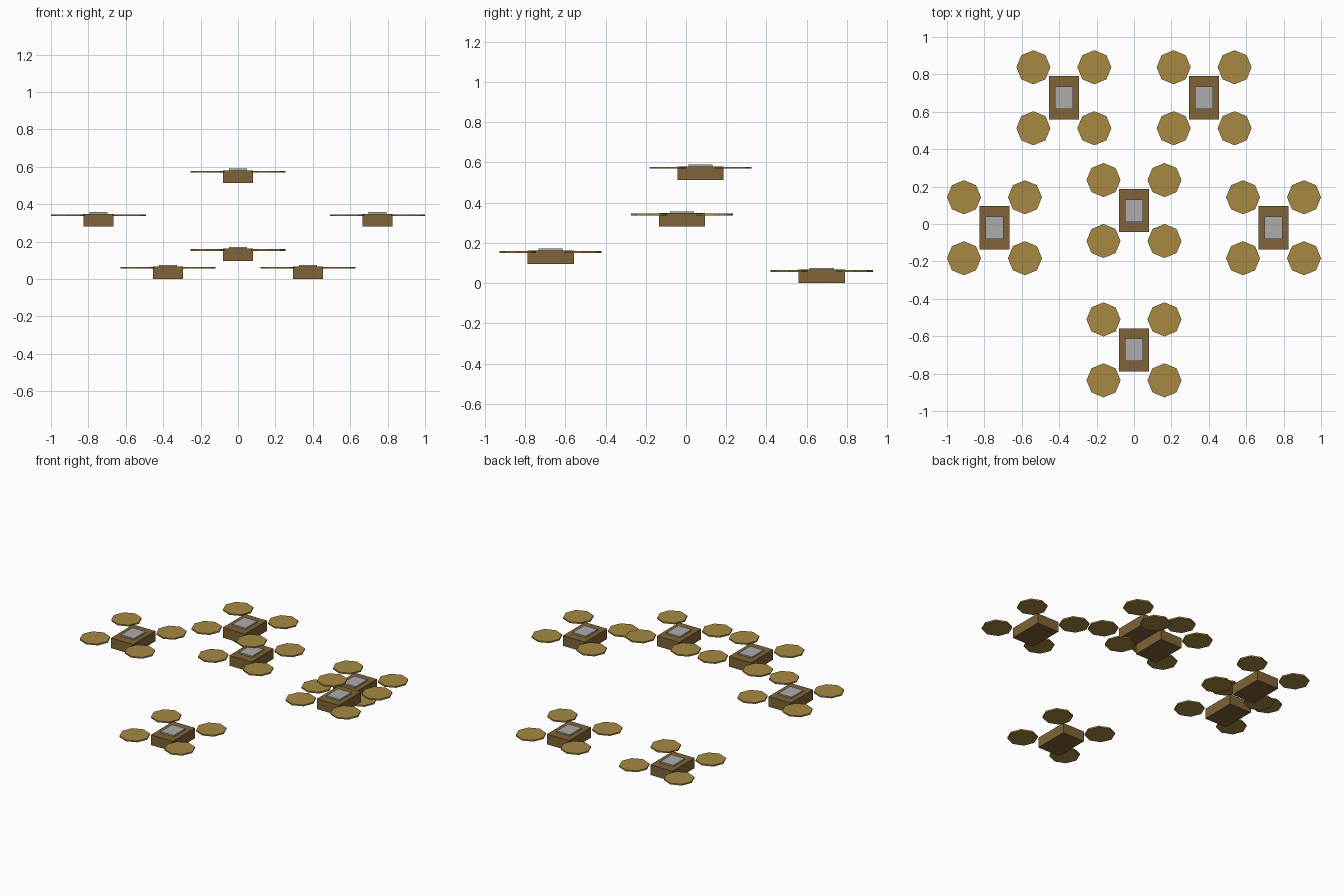
import bpy
import math

if "Cube" in bpy.data.objects:
    bpy.data.objects.remove(bpy.data.objects["Cube"])


def material(name, rgb):
    m = bpy.data.materials.new(name)
    # sRGB to linear
    m.diffuse_color = [((c / 255 + 0.055) / 1.055) ** 2.4 for c in rgb] + [1.0]
    m.use_nodes = True
    m.node_tree.nodes["Principled BSDF"].inputs["Base Color"].default_value = m.diffuse_color
    return m


BROWN = material("brown", (128, 100, 54))
GOLD = material("gold", (166, 137, 66))
GREY = material("light grey", (172, 172, 172))


def finish(name, mat):
    obj = bpy.context.object
    obj.name = name
    obj.data.materials.append(mat)


def box(name, x, y, z0, z1, sx, sy, mat):
    bpy.ops.mesh.primitive_cube_add(size=1, location=(x, y, (z0 + z1) / 2))
    bpy.context.object.scale = (sx, sy, z1 - z0)
    bpy.ops.object.transform_apply(location=False, rotation=False, scale=True)
    finish(name, mat)


def drone(x, y, z):
    # box body with a raised top panel
    box("body", x, y, z, z + 0.067, 0.16, 0.23, BROWN)
    box("top_panel", x, y, z + 0.06, z + 0.076, 0.096, 0.12, GREY)
    # four octagonal rotor discs around the body
    for sx in (-1, 1):
        for sy in (-1, 1):
            bpy.ops.mesh.primitive_cylinder_add(
                vertices=8, radius=0.091, depth=0.009,
                location=(x + sx * 0.163, y + sy * 0.163, z + 0.06))
            finish("rotor", GOLD)


# formation: back pair, side pair, high centre and front
for side in (-1, 1):
    drone(side * 0.375, 0.675, 0.0)
    drone(side * 0.746, -0.02, 0.281)
drone(0, 0.072, 0.514)
drone(0, -0.673, 0.095)
